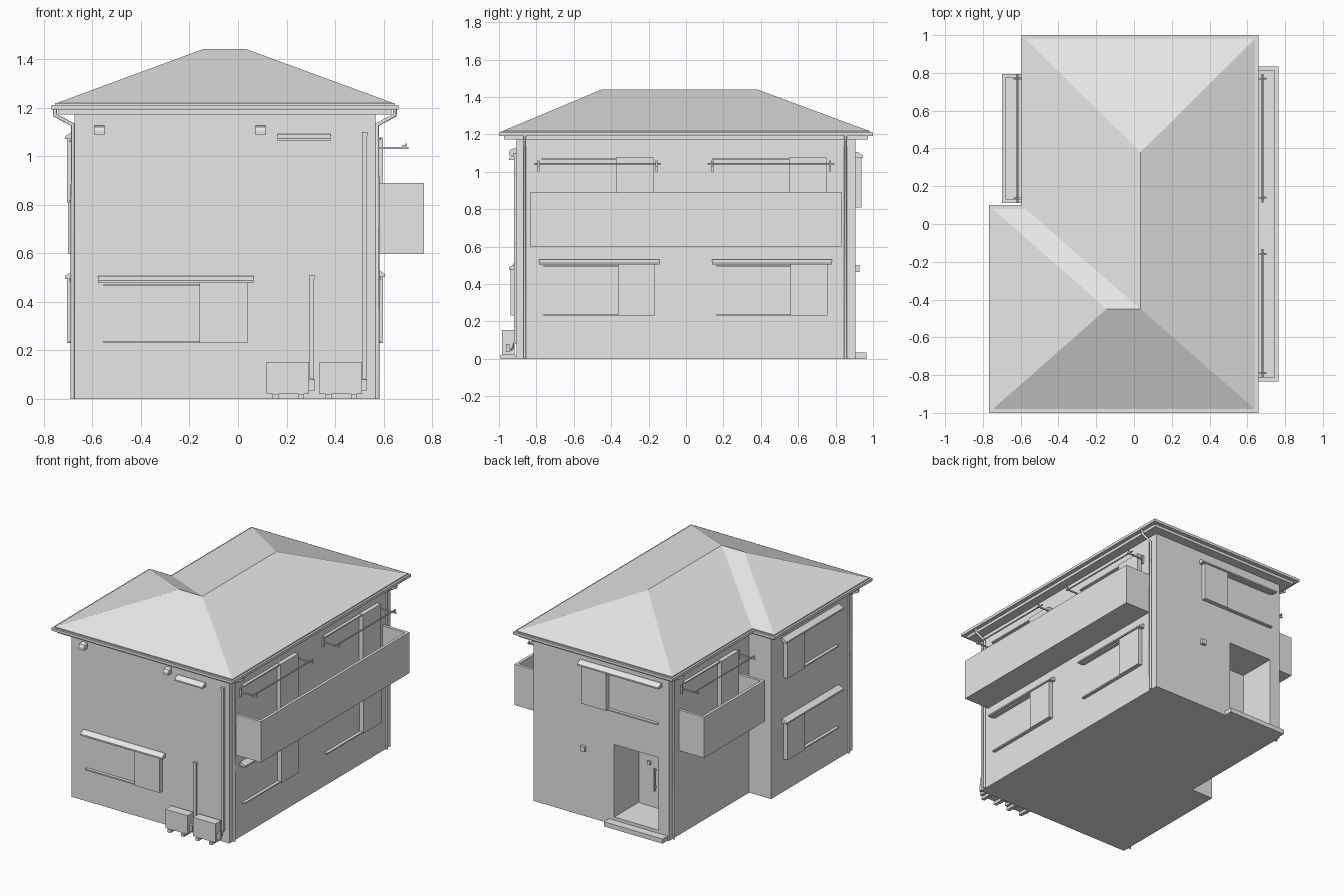
import bpy, bmesh
from mathutils import Vector

if "Cube" in bpy.data.objects:
    bpy.data.objects.remove(bpy.data.objects["Cube"])

MAT = bpy.data.materials.new("plain light grey")
MAT.diffuse_color = (0.8, 0.8, 0.8, 1)
MAT.use_nodes = True
MAT.node_tree.nodes["Principled BSDF"].inputs["Base Color"].default_value = MAT.diffuse_color


def mesh_obj(name, verts, faces):
    me = bpy.data.meshes.new(name)
    me.from_pydata([tuple(v) for v in verts], [], faces)
    bm = bmesh.new()
    bm.from_mesh(me)
    bmesh.ops.recalc_face_normals(bm, faces=bm.faces)
    bm.to_mesh(me)
    bm.free()
    me.materials.append(MAT)
    ob = bpy.data.objects.new(name, me)
    bpy.context.collection.objects.link(ob)
    return ob


def loft(name, a, b):
    """Solid between two matching point loops."""
    n = len(a)
    faces = [tuple(range(n))[::-1], tuple(range(n, 2 * n))]
    faces += [(i, (i + 1) % n, n + (i + 1) % n, n + i) for i in range(n)]
    return mesh_obj(name, list(a) + list(b), faces)


def prism(name, pts, z0, z1):
    return loft(name, [(x, y, z0) for x, y in pts], [(x, y, z1) for x, y in pts])


def box(name, p, q):
    return prism(name, [(p[0], p[1]), (q[0], p[1]), (q[0], q[1]), (p[0], q[1])], p[2], q[2])


def tube(name, pts, r):
    cu = bpy.data.curves.new(name, 'CURVE')
    cu.dimensions = '3D'
    cu.bevel_depth = r
    cu.bevel_resolution = 1
    cu.use_fill_caps = True
    sp = cu.splines.new('POLY')
    sp.points.add(len(pts) - 1)
    for s, p in zip(sp.points, pts):
        s.co = (*p, 1)
    cu.materials.append(MAT)
    ob = bpy.data.objects.new(name, cu)
    bpy.context.collection.objects.link(ob)
    return ob


# Wall frames: u runs along the wall, o is distance out from it
WALL = {
    'front': lambda u, o, z: (u, -0.906 - o, z),
    'back': lambda u, o, z: (u, 0.906 + o, z),
    'right': lambda u, o, z: (0.566 + o, u, z),
    'left': lambda u, o, z: (-0.673 - o, u, z),
    'notch': lambda u, o, z: (-0.501 - o, u, z),
}


def wbox(name, wall, u0, u1, o0, o1, z0, z1):
    f = WALL[wall]
    return box(f"{wall}_{name}", f(u0, o0, z0), f(u1, o1, z1))


def canopy(wall, u0, u1, z, h=0.029, out=0.04):
    prof = [(0, z), (0, z + h), (out * 0.3, z + h), (out, z + h * 0.35), (out, z)]
    f = WALL[wall]
    loft(f"{wall}_window_canopy", [f(u0, o, zz) for o, zz in prof], [f(u1, o, zz) for o, zz in prof])


def window(wall, u0, u1, z0, z1, case_high=True, hood=True):
    """Shutter case at one end, thin rails over the opening, canopy above."""
    w = 0.198
    c0, c1, r0, r1 = (u1 - w, u1, u0, u1 - w) if case_high else (u0, u0 + w, u0 + w, u1)
    wbox("shutter_case", wall, c0, c1, 0, 0.031, z0, z1)
    wbox("shutter_bottom_rail", wall, r0, r1, 0, 0.022, z0, z0 + 0.009)
    wbox("shutter_top_rail", wall, r0, r1, 0, 0.022, z1 - 0.011, z1 - 0.003)
    if hood:
        canopy(wall, u0 - 0.024, u1 + 0.024, z1)


def outline(d):
    xl, xr, yf, yb, xn, yn = -0.767 + d, 0.66 - d, -1 + d, 1 - d, -0.595 + d, 0.1 - d
    return [(xl, yf), (xr, yf), (xr, yb), (xn, yb), (xn, yn), (xl, yn)]


# House body with recessed porch
body = prism("house_walls", outline(0.094), 0, 1.175)
cut = box("porch_cutter", (-0.42, 0.63, 0.055), (-0.07, 1.0, 0.57))
mod = body.modifiers.new("porch", 'BOOLEAN')
mod.operation = 'DIFFERENCE'
mod.solver = 'EXACT'
mod.object = cut
bpy.context.view_layer.objects.active = body
bpy.ops.object.modifier_apply(modifier="porch")
bpy.data.objects.remove(cut)

# Porch step, door and fittings
box("porch_step", (-0.49, 0.9, 0), (-0.03, 0.964, 0.033))
box("door_panel", (-0.30, 0.625, 0.055), (-0.09, 0.636, 0.50))
box("door_handle", (-0.215, 0.65, 0.18), (-0.203, 0.66, 0.34))
for z in (0.2, 0.32):
    box("handle_mount", (-0.213, 0.63, z), (-0.205, 0.652, z + 0.01))
box("door_bell", (-0.17, 0.63, 0.35), (-0.145, 0.645, 0.375))
wbox("wall_lamp", 'back', 0.15, 0.185, 0, 0.022, 0.465, 0.5)

# Eaves and roof
prism("soffit", outline(0.028), 1.172, 1.195)
prism("gutter", outline(0), 1.192, 1.211)
base = [(x, y, 1.218) for x, y in outline(0.02)]
low = [(x, y, 1.205) for x, y in outline(0.014)]
loft("roof_edge", low, [(x, y, 1.218) for x, y in outline(0.014)])
peak = [(-0.145, -0.45, 1.44), (0.035, -0.45, 1.44), (0.035, 0.38, 1.44)]
mesh_obj("hip_roof", base + peak, [
    (0, 1, 7, 6), (1, 2, 8, 7), (2, 3, 8), (3, 4, 7, 8),
    (4, 5, 6, 7), (5, 0, 6), (5, 4, 3, 2, 1, 0)])

# Downpipes with bent tops
for wall, u in (('right', -0.862), ('right', 0.853), ('left', -0.857), ('notch', 0.862)):
    f = WALL[wall]
    tube(f"{wall}_downpipe", [f(u, 0.008, 0), f(u, 0.008, 1.13), f(u, 0.08, 1.168), f(u, 0.08, 1.2)], 0.0085)

# Windows
window('front', -0.553, 0.04, 0.23, 0.477)
window('right', -0.762, -0.166, 0.23, 0.503)
window('right', 0.162, 0.756, 0.23, 0.503)
window('right', -0.772, -0.175, 0.62, 1.077, hood=False)
window('right', 0.14, 0.75, 0.62, 1.077, hood=False)
window('left', -0.725, -0.135, 0.23, 0.495)
window('left', -0.725, -0.135, 0.81, 1.07)
window('back', -0.42, 0.17, 0.81, 1.077)
window('notch', 0.165, 0.755, 0.62, 1.077, case_high=False, hood=False)
canopy('front', 0.163, 0.381, 1.063)


# Balconies: open boxes
def balcony(wall, u0, u1, out, t=0.02):
    wbox("balcony_floor", wall, u0 + t, u1 - t, 0, out - t, 0.6, 0.63)
    wbox("balcony_front", wall, u0, u1, out - t, out, 0.6, 0.89)
    wbox("balcony_end", wall, u0, u0 + t, 0, out - t, 0.6, 0.89)
    wbox("balcony_end", wall, u1 - t, u1, 0, out - t, 0.6, 0.89)


balcony('right', -0.833, 0.833, 0.199)
balcony('notch', 0.112, 0.795, 0.198)

# Laundry poles on wall brackets
for wall, u0, u1 in (('right', -0.788, -0.158), ('right', 0.14, 0.77), ('notch', 0.135, 0.77)):
    f = WALL[wall]
    tube(f"{wall}_laundry_pole", [f(u0 - 0.025, 0.115, 1.042), f(u1 + 0.025, 0.115, 1.042)], 0.005)
    for u in (u0, u1):
        wbox("bracket_plate", wall, u - 0.006, u + 0.006, 0, 0.012, 1.0, 1.06)
        wbox("bracket_arm", wall, u - 0.004, u + 0.004, 0, 0.136, 1.029, 1.038)
        wbox("bracket_hook", wall, u - 0.005, u + 0.005, 0.123, 0.13, 1.03, 1.052)

# Vent hoods on the front wall
for u in (-0.59, 0.072):
    f = WALL['front']
    prof = [(0, 1.086), (0, 1.127), (0.03, 1.12), (0.04, 1.105), (0.04, 1.086)]
    loft("vent_hood", [f(u, o, z) for o, z in prof], [f(u + 0.041, o, z) for o, z in prof])

# Outdoor cooling units with duct covers
for x, top in ((0.117, 0.51), (0.335, 1.1)):
    box("cooling_unit", (x, -0.983, 0.02), (x + 0.175, -0.917, 0.153))
    for fx in (0.025, 0.13):
        box("unit_foot", (x + fx, -0.992, 0), (x + fx + 0.024, -0.912, 0.02))
    box("unit_valve_cover", (x + 0.175, -0.963, 0.035), (x + 0.197, -0.94, 0.08))
    d = x + 0.187
    tube("unit_hose", [(d, -0.95, 0.045), (d, -0.93, 0.05), (d, -0.915, 0.09)], 0.005)
    wbox("duct_cover", 'front', d - 0.009, d + 0.009, 0, 0.014, 0.08, top)
    wbox("duct_cap", 'front', d - 0.011, d + 0.011, 0, 0.018, top - 0.018, top)
